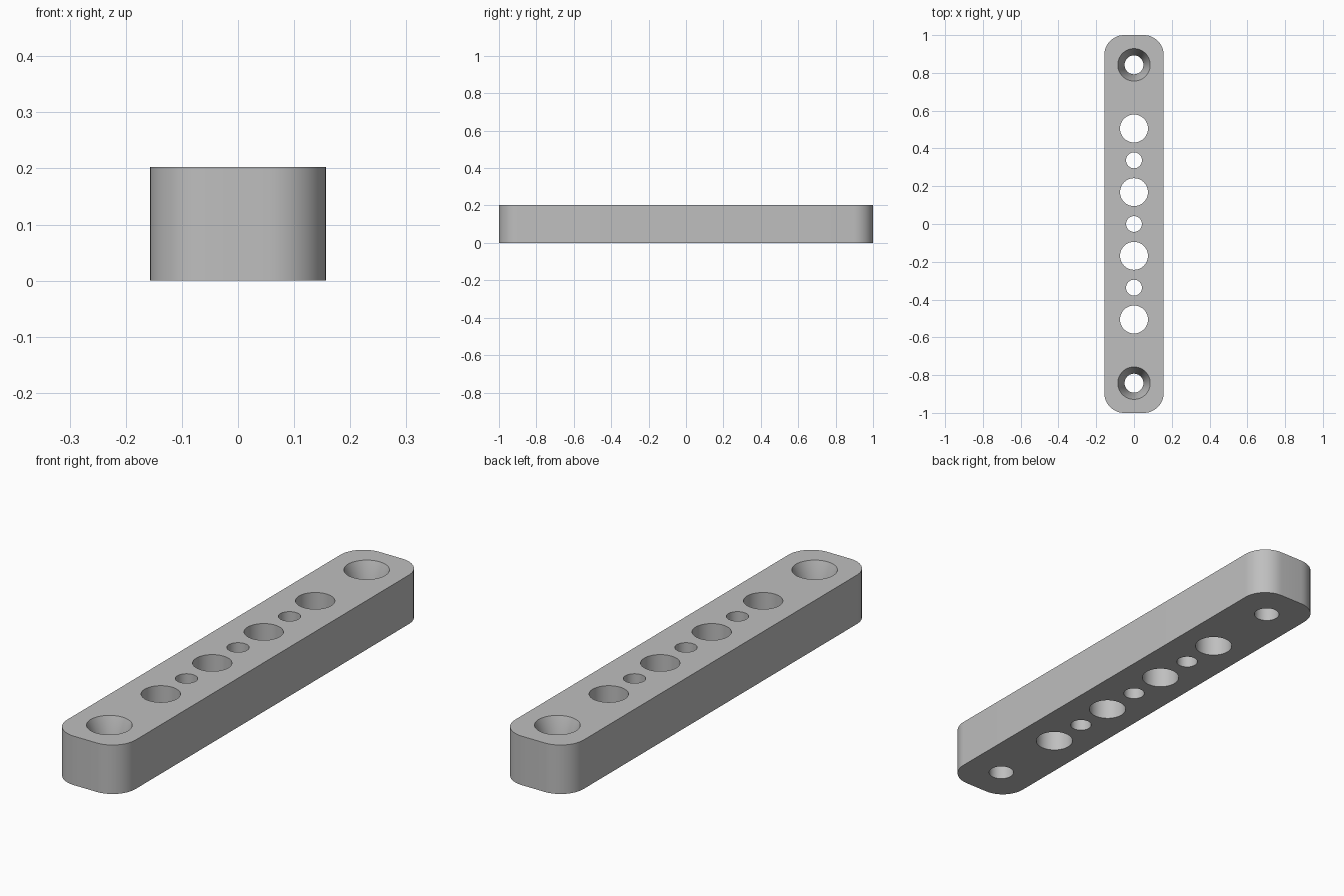
import bpy, bmesh
from math import cos, sin, pi, radians

if "Cube" in bpy.data.objects:
    bpy.data.objects.remove(bpy.data.objects["Cube"], do_unlink=True)

HALF_W, HALF_L, HEIGHT, CORNER = 0.157, 1.0, 0.203, 0.105
PITCH = 0.1685
SEGMENTS = 48

grey = bpy.data.materials.new("light_grey")
grey.use_nodes = True
colour = (0.52, 0.52, 0.52, 1)
grey.diffuse_color = colour
grey.node_tree.nodes["Principled BSDF"].inputs["Base Color"].default_value = colour


def loft(bm, outlines):
    """Close a stack of (points, z) outlines into a solid."""
    rings = [[bm.verts.new((x, y, z)) for x, y in pts] for pts, z in outlines]
    bm.faces.new(rings[0][::-1])
    bm.faces.new(rings[-1])
    for low, high in zip(rings, rings[1:]):
        n = len(low)
        for i in range(n):
            j = (i + 1) % n
            bm.faces.new((low[i], low[j], high[j], high[i]))


def circle(y, r):
    return [(r * cos(2 * pi * i / SEGMENTS), y + r * sin(2 * pi * i / SEGMENTS))
            for i in range(SEGMENTS)]


def rounded_rectangle():
    pts = []
    steps = 12
    for k, (sx, sy) in enumerate(((1, 1), (-1, 1), (-1, -1), (1, -1))):
        for i in range(steps + 1):
            a = (k + i / steps) * pi / 2
            pts.append((sx * (HALF_W - CORNER) + CORNER * cos(a),
                        sy * (HALF_L - CORNER) + CORNER * sin(a)))
    return pts


def make_object(name, bm):
    mesh = bpy.data.meshes.new(name)
    bm.to_mesh(mesh)
    bm.free()
    obj = bpy.data.objects.new(name, mesh)
    bpy.context.collection.objects.link(obj)
    obj.data.materials.append(grey)
    return obj


# Bar with rounded corners
bm = bmesh.new()
outline = rounded_rectangle()
loft(bm, [(outline, 0), (outline, HEIGHT)])
bar = make_object("drilled_bar", bm)

# Alternating large and small through holes
bm = bmesh.new()
for i in range(-3, 4):
    hole = circle(i * PITCH, 0.074 if i % 2 else 0.042)
    loft(bm, [(hole, -0.05), (hole, HEIGHT + 0.05)])

# Countersunk screw hole at each end
for side in (-1, 1):
    y = side * 5 * PITCH
    bore, rim = circle(y, 0.05), circle(y, 0.086)
    loft(bm, [(bore, -0.05), (bore, HEIGHT - 0.1),
              (rim, HEIGHT), (rim, HEIGHT + 0.05)])
cutter = make_object("hole_cutters", bm)
cutter.hide_render = True

# Cut the holes, then drop the cutter
cut = bar.modifiers.new("holes", 'BOOLEAN')
cut.operation = 'DIFFERENCE'
cut.solver = 'EXACT'
cut.object = cutter
bpy.ops.object.select_all(action='DESELECT')
bar.select_set(True)
bpy.context.view_layer.objects.active = bar
bpy.ops.object.modifier_apply(modifier=cut.name)
bpy.data.objects.remove(cutter, do_unlink=True)
bpy.ops.object.shade_smooth_by_angle(angle=radians(30))
